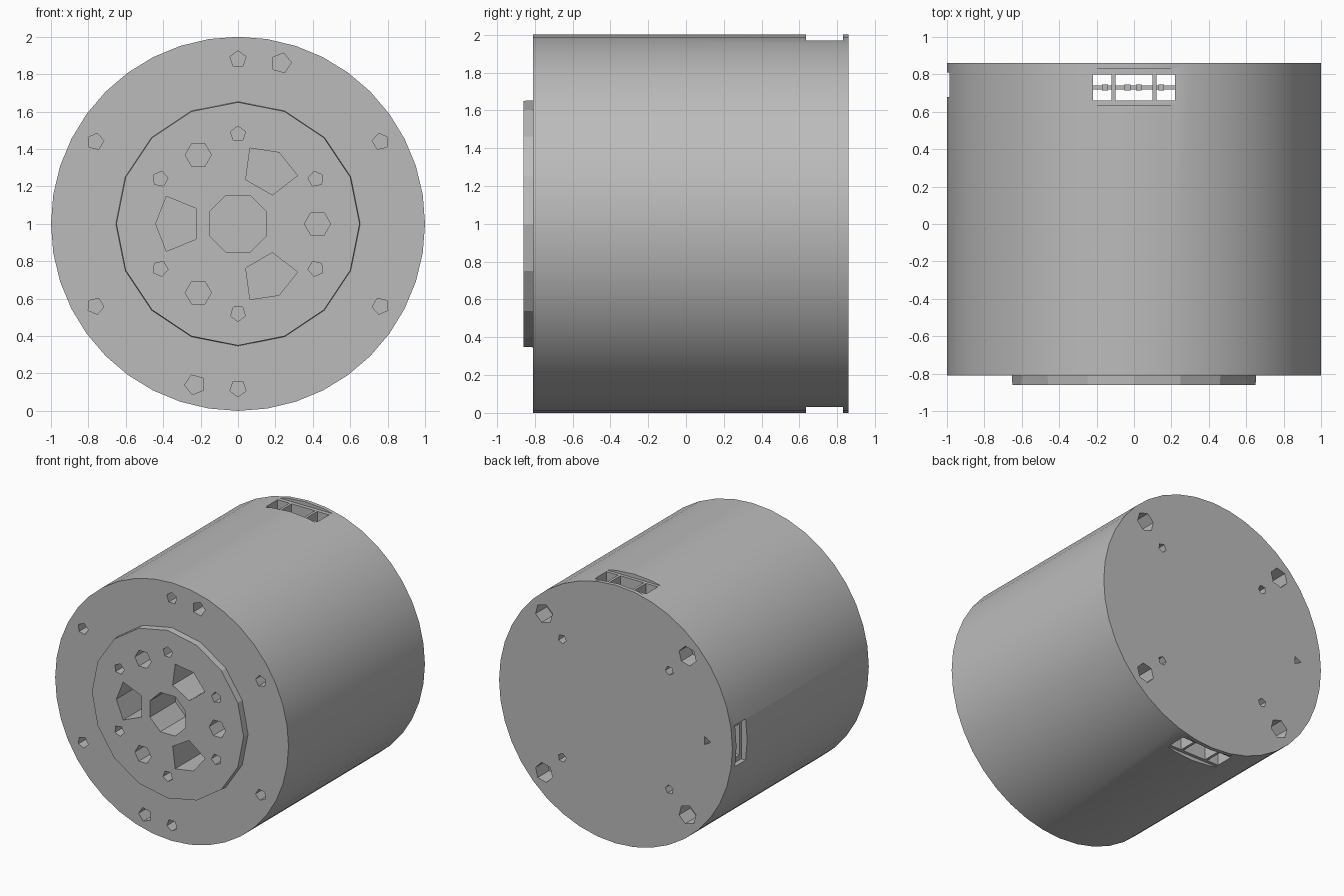
import bpy, bmesh
from math import sin, cos, radians, pi
from mathutils import Vector

cube = bpy.data.objects.get("Cube")
if cube:
    bpy.data.objects.remove(cube)

GREY = (0.5, 0.5, 0.5, 1)
metal = bpy.data.materials.new("grey metal")
metal.use_nodes = True
metal.diffuse_color = GREY
metal.node_tree.nodes["Principled BSDF"].inputs["Base Color"].default_value = GREY


def prism(bm, ring, y0, y1, scale=1.0):
    """Extrude an (x, z) outline from y0 to y1; the y0 end may be scaled about the axis."""
    a = [bm.verts.new((x * scale, y0, 1 + z * scale)) for x, z in ring]
    b = [bm.verts.new((x, y1, 1 + z)) for x, z in ring]
    bm.faces.new(a)
    bm.faces.new(b[::-1])
    n = len(ring)
    for i in range(n):
        bm.faces.new((a[i], b[i], b[(i + 1) % n], a[(i + 1) % n]))


def polygon(radius, sides, at=(0, 0), turn=0):
    return [(at[0] + radius * cos(turn + 2 * pi * i / sides),
             at[1] + radius * sin(turn + 2 * pi * i / sides)) for i in range(sides)]


def polar(radius, degrees):
    return radius * cos(radians(degrees)), radius * sin(radians(degrees))


def box(bm, lo, hi):
    lo, hi = Vector(lo), Vector(hi)
    verts = bmesh.ops.create_cube(bm, size=1)["verts"]
    for v in verts:
        v.co = (lo + hi) / 2 + v.co * (hi - lo)


def finish(bm, name):
    bmesh.ops.recalc_face_normals(bm, faces=bm.faces)
    mesh = bpy.data.meshes.new(name)
    bm.to_mesh(mesh)
    bm.free()
    obj = bpy.data.objects.new(name, mesh)
    mesh.materials.append(metal)
    bpy.context.collection.objects.link(obj)
    return obj


def combine(target, other, operation):
    other.hide_render = True
    bpy.context.view_layer.objects.active = target
    mod = target.modifiers.new("combine", "BOOLEAN")
    mod.operation, mod.object, mod.solver = operation, other, "EXACT"
    bpy.ops.object.modifier_apply(modifier=mod.name)
    bpy.data.objects.remove(other)


# Round housing with a raised hub on the front
bm = bmesh.new()
prism(bm, polygon(1, 40), -0.81, 0.86)
housing = finish(bm, "motor_housing")
bm = bmesh.new()
prism(bm, polygon(0.66, 16), -0.86, -0.7, 0.985)
combine(housing, finish(bm, "hub"), "UNION")

# Flats above and below near the back, and the side socket
bm = bmesh.new()
for z0, z1 in ((1.97, 2.2), (-0.2, 0.03)):
    box(bm, (-0.4, 0.635, z0), (0.4, 0.83, z1))
box(bm, (-1.2, 0.68, 0.84), (-0.95, 0.81, 1.16))
combine(housing, finish(bm, "flat_cutter"), "DIFFERENCE")

bm = bmesh.new()
# Connector windows running through from top to bottom
for x0, x1 in ((-0.22, -0.12), (-0.1, 0.1), (0.12, 0.22)):
    box(bm, (x0, 0.66, -0.2), (x1, 0.8, 2.2))
box(bm, (-1.0, 0.7, 0.88), (-0.8, 0.79, 1.12))

# Front: bore, bolt circles and kidney openings
prism(bm, polygon(0.165, 8, turn=pi / 8), -1, -0.55)
for k in range(6):
    a = 30 + 60 * k
    prism(bm, polygon(0.042, 5, polar(0.48, a), radians(a)), -1, -0.7)
    prism(bm, polygon(0.045, 5, polar(0.88, a), radians(a)), -1, -0.7)
for a in (75, 255):
    prism(bm, polygon(0.055, 5, polar(0.89, a), radians(a)), -1, -0.7)
for a in (0, 120, 240):
    prism(bm, polygon(0.07, 6, polar(0.425, a), radians(a)), -1, -0.65)
    kidney = [polar(r, a + 180 + d) for r, d in
              ((0.24, -20), (0.41, -21), (0.44, 0), (0.41, 21), (0.24, 20))]
    prism(bm, kidney, -1, -0.55)

# Back: mounting holes, small holes and a locating mark
for a in (45, 135, 225, 315):
    prism(bm, polygon(0.075, 6, polar(0.87, a), radians(a)), 0.72, 1)
    prism(bm, polygon(0.035, 5, polar(0.65, a), radians(a)), 0.76, 1)
prism(bm, polygon(0.035, 3, (-0.78, 0), pi), 0.8, 1)
combine(housing, finish(bm, "hole_cutter"), "DIFFERENCE")

# Contact pins held by a thin rail inside the windows
bm = bmesh.new()
box(bm, (-0.25, 0.72, 0.99), (0.25, 0.74, 1.01))
for x in (-0.155, -0.035, 0.025, 0.145):
    box(bm, (x - 0.015, 0.715, 0.12), (x + 0.015, 0.745, 1.88))
pins = finish(bm, "contact_pins")

# Smooth round walls, crisp edges
bpy.ops.object.select_all(action="DESELECT")
housing.select_set(True)
bpy.context.view_layer.objects.active = housing
bpy.ops.object.shade_smooth_by_angle(angle=radians(20))
